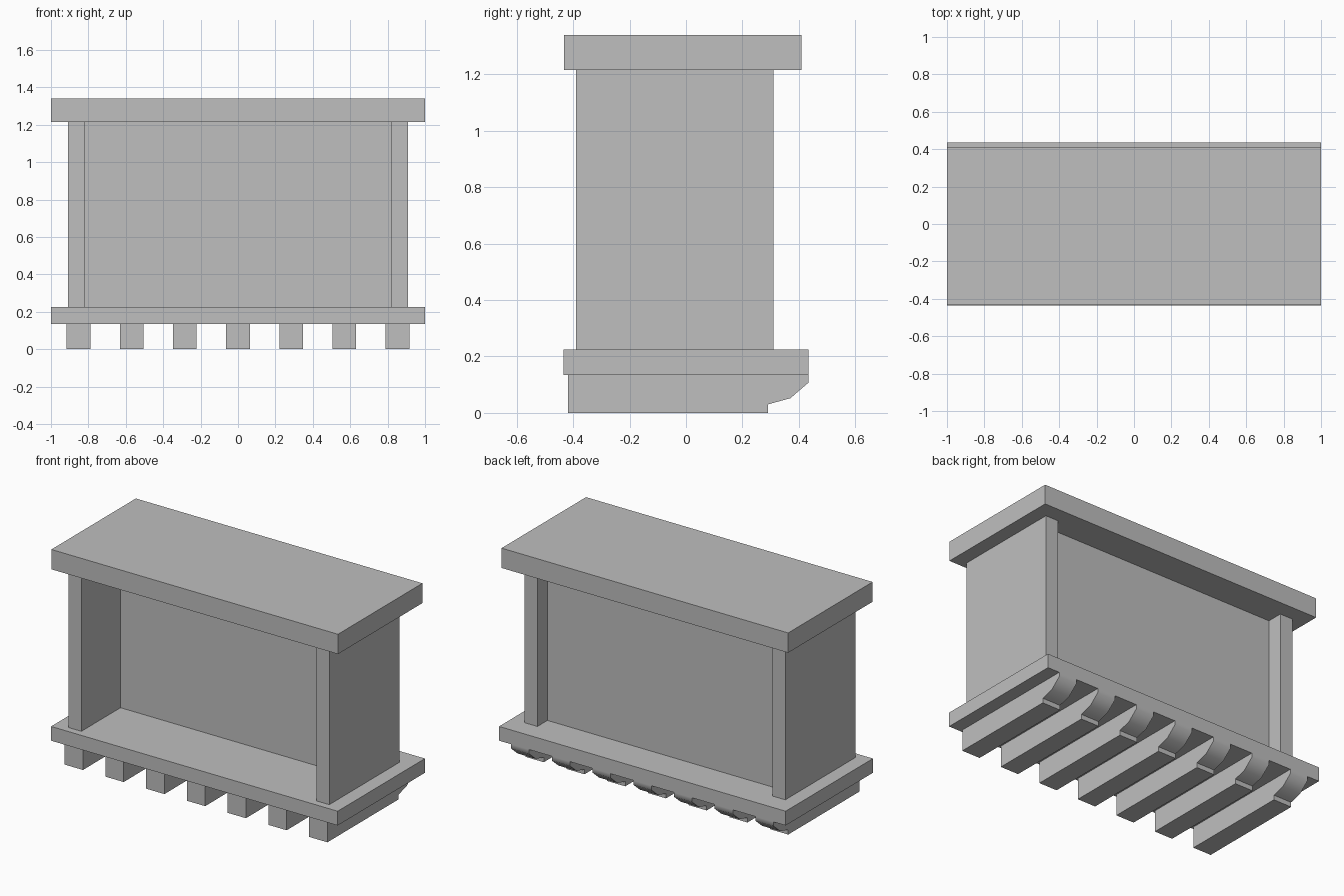
import bpy
import bmesh
import math

default = bpy.data.objects.get("Cube")
if default:
    bpy.data.objects.remove(default, do_unlink=True)

# One plain grey for everything
grey = bpy.data.materials.new("plain grey")
grey.use_nodes = True
colour = (0.52, 0.52, 0.52, 1.0)
grey.diffuse_color = colour
grey.node_tree.nodes["Principled BSDF"].inputs["Base Color"].default_value = colour


def extrude_profile(name, profile, x0, x1):
    """Closed (y, z) profile extruded along x."""
    bm = bmesh.new()
    face = bm.faces.new([bm.verts.new((x0, y, z)) for y, z in profile])
    grown = bmesh.ops.extrude_face_region(bm, geom=[face])["geom"]
    verts = [g for g in grown if isinstance(g, bmesh.types.BMVert)]
    bmesh.ops.translate(bm, verts=verts, vec=(x1 - x0, 0, 0))
    bmesh.ops.recalc_face_normals(bm, faces=bm.faces)
    mesh = bpy.data.meshes.new(name)
    bm.to_mesh(mesh)
    bm.free()
    mesh.materials.append(grey)
    obj = bpy.data.objects.new(name, mesh)
    bpy.context.collection.objects.link(obj)
    return obj


def box(name, x0, x1, y0, y1, z0, z1):
    return extrude_profile(name, [(y0, z0), (y1, z0), (y1, z1), (y0, z1)], x0, x1)


BASE_Z, FLOOR_Z, CEILING_Z, TOP_Z = 0.135, 0.225, 1.215, 1.34

# Slabs
box("base_slab", -1, 1, -0.435, 0.435, BASE_Z, FLOOR_Z)
box("top_slab", -1, 1, -0.432, 0.41, CEILING_Z, TOP_Z)

# Side panels and the recessed wall between them
box("left_panel", 0.82, 0.91, -0.39, 0.31, FLOOR_Z, CEILING_Z)
box("right_panel", -0.91, -0.82, -0.39, 0.31, FLOOR_Z, CEILING_Z)
box("inner_wall", -0.82, 0.82, 0.0, 0.21, FLOOR_Z, CEILING_Z)

# Row of joists with stepped, rounded rear ends
joist_profile = [(-0.418, 0), (0.29, 0), (0.29, 0.03), (0.37, 0.052),
                 (0.435, 0.108), (0.435, BASE_Z), (-0.418, BASE_Z)]
COUNT, HALF_WIDTH, REACH = 7, 0.0635, 0.853
for i in range(COUNT):
    x = -REACH + 2 * REACH * i / (COUNT - 1)
    joist = extrude_profile(f"joist_{i + 1}", joist_profile, x - HALF_WIDTH, x + HALF_WIDTH)
    bpy.ops.object.select_all(action="DESELECT")
    joist.select_set(True)
    bpy.context.view_layer.objects.active = joist
    bpy.ops.object.shade_smooth_by_angle(angle=math.radians(55))
